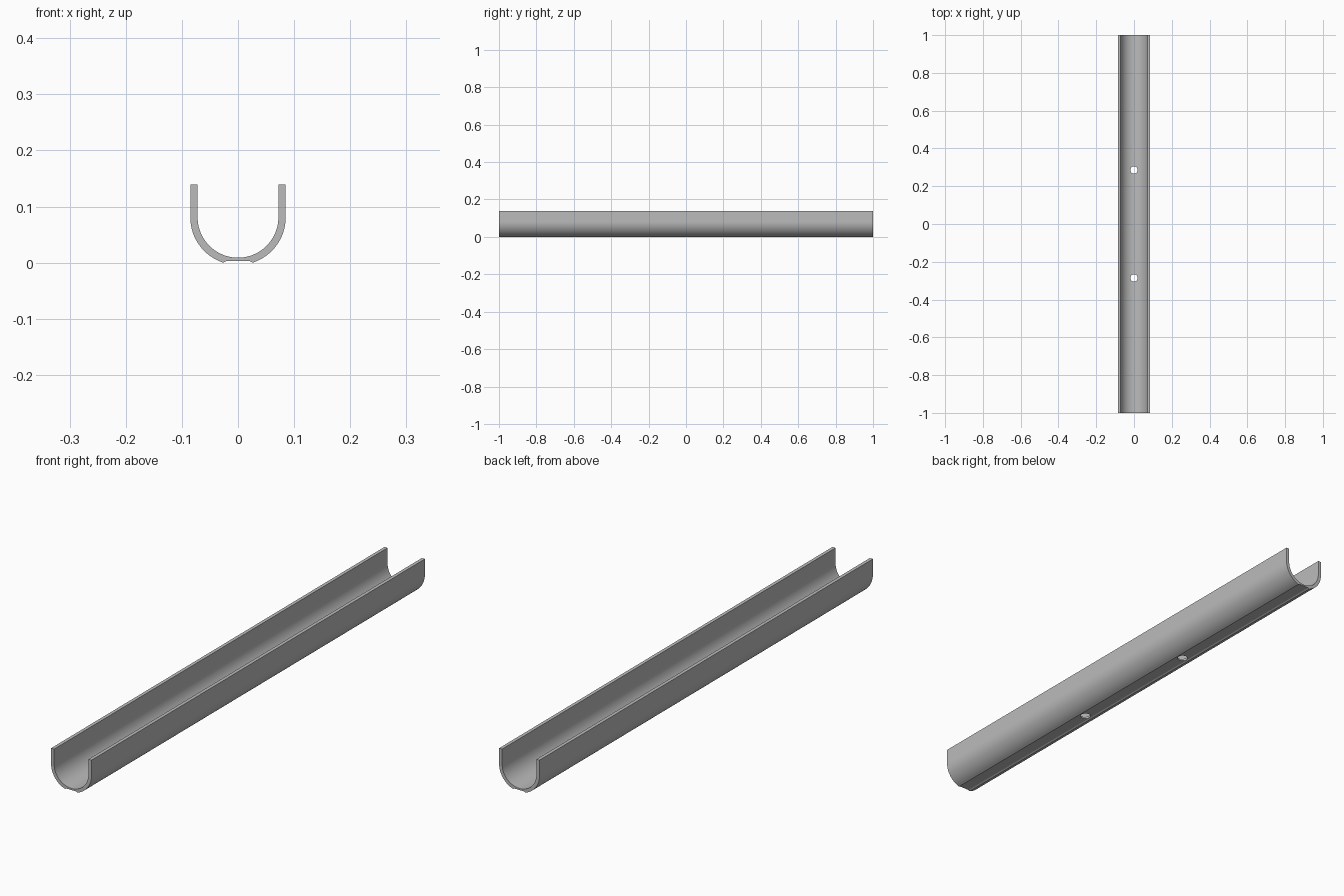
import bpy, bmesh, math

cube = bpy.data.objects.get("Cube")
if cube:
    bpy.data.objects.remove(cube)

LENGTH, TOP = 2.0, 0.139
CENTRE_Z, OUTER, INNER = 0.081, 0.085, 0.072
FOOT_X, RECESS_X, RECESS_Z = 0.029, 0.021, 0.003
HOLE_Y, HOLE_R = 0.286, 0.019

grey = bpy.data.materials.new("plain grey")
grey.use_nodes = True
colour = (0.5, 0.5, 0.5, 1)
grey.diffuse_color = colour
grey.node_tree.nodes["Principled BSDF"].inputs["Base Color"].default_value = colour


def arc(radius, start, end, steps):
    angles = [start + (end - start) * i / steps for i in range(steps + 1)]
    return [(radius * math.cos(a), CENTRE_Z + radius * math.sin(a)) for a in angles]


# U-shaped cross-section: outer wall, shallow recess underneath, inner wall
stop = -math.acos(FOOT_X / OUTER)
right = [(OUTER, TOP)] + arc(OUTER, 0, stop, 24)
right += [(FOOT_X - 0.002, 0), (RECESS_X, RECESS_Z)]
left = [(-x, z) for x, z in reversed(right)]
inside = [(-INNER, TOP)] + arc(INNER, -math.pi, 0, 64) + [(INNER, TOP)]
profile = right + left + inside

# Extrude the section along the length
bm = bmesh.new()
face = bm.faces.new([bm.verts.new((x, -LENGTH / 2, z)) for x, z in profile])
grown = bmesh.ops.extrude_face_region(bm, geom=[face])
moved = [v for v in grown["geom"] if isinstance(v, bmesh.types.BMVert)]
bmesh.ops.translate(bm, vec=(0, LENGTH, 0), verts=moved)
bmesh.ops.recalc_face_normals(bm, faces=bm.faces)
mesh = bpy.data.meshes.new("channel")
bm.to_mesh(mesh)
bm.free()
channel = bpy.data.objects.new("channel", mesh)
bpy.context.collection.objects.link(channel)
mesh.materials.append(grey)

# Two mounting holes through the floor
for side in (-1, 1):
    bpy.ops.mesh.primitive_cylinder_add(vertices=32, radius=HOLE_R, depth=0.1,
                                        location=(0, side * HOLE_Y, 0.01))
    cutter = bpy.context.object
    cutter.name = "hole_cutter"
    cutter.data.materials.append(grey)
    cut = channel.modifiers.new("mounting hole", "BOOLEAN")
    cut.operation = "DIFFERENCE"
    cut.solver = "EXACT"
    cut.object = cutter
    bpy.ops.object.select_all(action="DESELECT")
    channel.select_set(True)
    bpy.context.view_layer.objects.active = channel
    bpy.ops.object.modifier_apply(modifier=cut.name)
    bpy.data.objects.remove(cutter)

bpy.ops.object.shade_smooth_by_angle(angle=math.radians(20))
